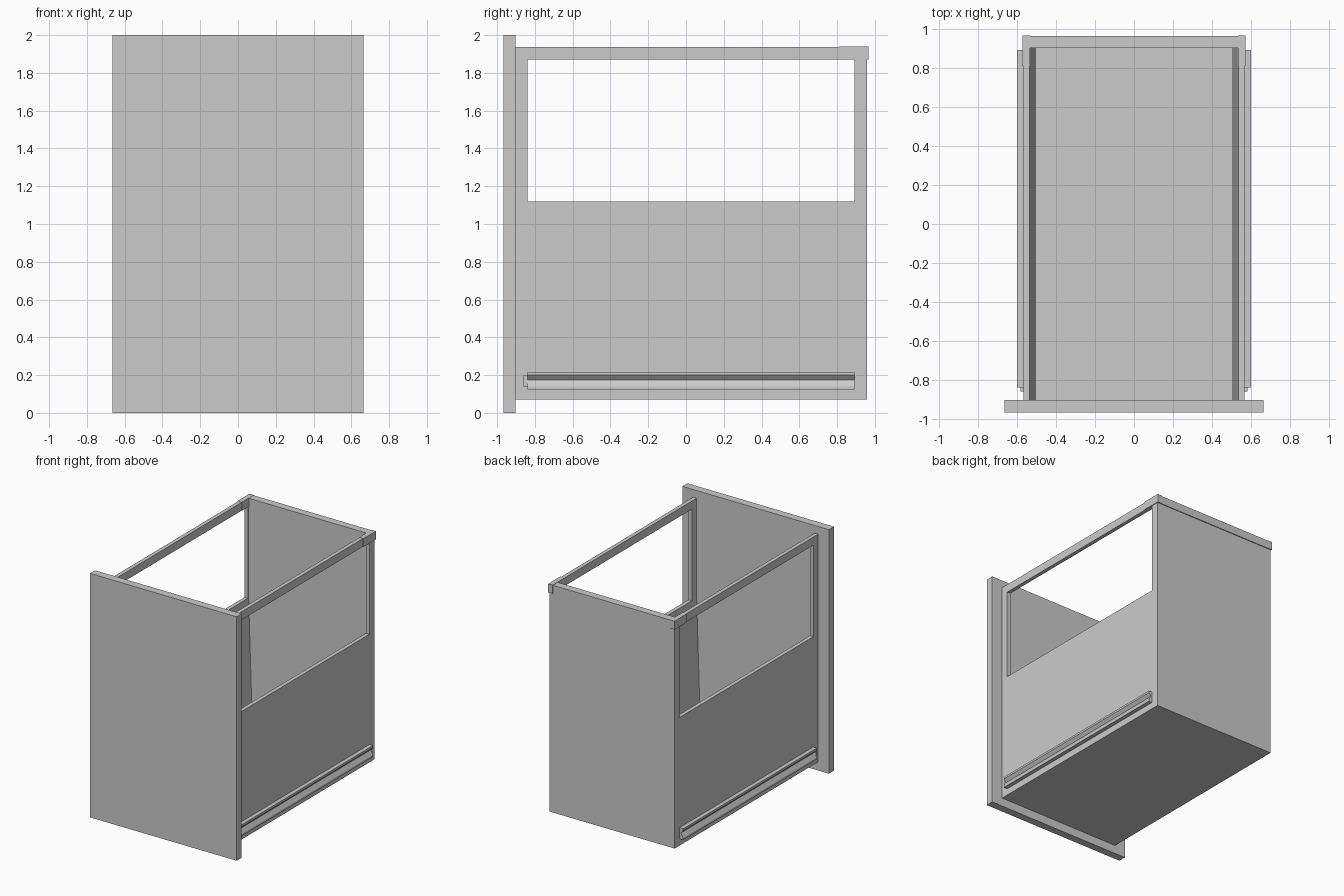
import bpy
import bmesh

old = bpy.data.objects.get("Cube")
if old:
    bpy.data.objects.remove(old, do_unlink=True)

grey = bpy.data.materials.new("plain_grey")
grey.use_nodes = True
colour = (0.6, 0.6, 0.6, 1)
grey.diffuse_color = colour
grey.node_tree.nodes["Principled BSDF"].inputs["Base Color"].default_value = colour


def prism(name, profile, y0, y1):
    """Extrude an (x, z) profile along y."""
    bm = bmesh.new()
    face = bm.faces.new([bm.verts.new((x, y0, z)) for x, z in profile])
    grown = bmesh.ops.extrude_face_region(bm, geom=[face])["geom"]
    verts = [v for v in grown if isinstance(v, bmesh.types.BMVert)]
    bmesh.ops.translate(bm, verts=verts, vec=(0, y1 - y0, 0))
    bmesh.ops.recalc_face_normals(bm, faces=bm.faces)
    mesh = bpy.data.meshes.new(name)
    bm.to_mesh(mesh)
    bm.free()
    mesh.materials.append(grey)
    obj = bpy.data.objects.new(name, mesh)
    bpy.context.collection.objects.link(obj)
    return obj


def box(name, x0, x1, y0, y1, z0, z1):
    return prism(name, [(x0, z0), (x1, z0), (x1, z1), (x0, z1)], y0, y1)


BOTTOM, FLOOR, SILL, HEAD, TOP = 0.07, 0.13, 1.12, 1.87, 1.937
FRONT, BACK = -0.902, 0.902
OUT, IN, FOOT = 0.567, 0.535, 0.503

# Front panel, floor and back wall
box("front_panel", -0.665, 0.665, -0.967, FRONT, 0, 2)
box("drawer_floor", -FOOT, FOOT, FRONT, BACK, BOTTOM, FLOOR)
box("back_wall", -OUT, OUT, BACK, 0.957, BOTTOM, TOP)
box("back_top_lip", -IN, IN, 0.957, 0.964, HEAD, TOP)

for s, side in ((1, "left"), (-1, "right")):
    # Side wall, thicker towards the floor, with a large window
    wall = prism(side + "_side_wall", [
        (s * OUT, BOTTOM), (s * OUT, TOP), (s * IN, TOP),
        (s * IN, SILL), (s * FOOT, FLOOR), (s * FOOT, BOTTOM)], FRONT, BACK)
    cutter = box("window_cutter", s * 0.4, s * 0.7, -0.84, 0.893, SILL, HEAD)
    cutter.hide_render = True
    cut = wall.modifiers.new("window", "BOOLEAN")
    cut.operation = "DIFFERENCE"
    cut.solver = "EXACT"
    cut.object = cutter
    bpy.context.view_layer.objects.active = wall
    bpy.ops.object.modifier_apply(modifier=cut.name)
    bpy.data.objects.remove(cutter, do_unlink=True)

    # Cap over the rear end of the top rail
    box(side + "_rail_cap", s * 0.533, s * 0.573, 0.81, 0.967, HEAD, TOP + 0.002)

    # Grooved runner with a narrower nose at the front
    prism(side + "_runner", [
        (s * x, z) for x, z in (
            (OUT, 0.125), (0.6, 0.125), (0.6, 0.14), (0.578, 0.175),
            (0.6, 0.2), (0.6, 0.217), (OUT, 0.217))], -0.84, 0.893)
    box(side + "_runner_nose", s * OUT, s * 0.583, -0.86, -0.84, 0.14, 0.2)
